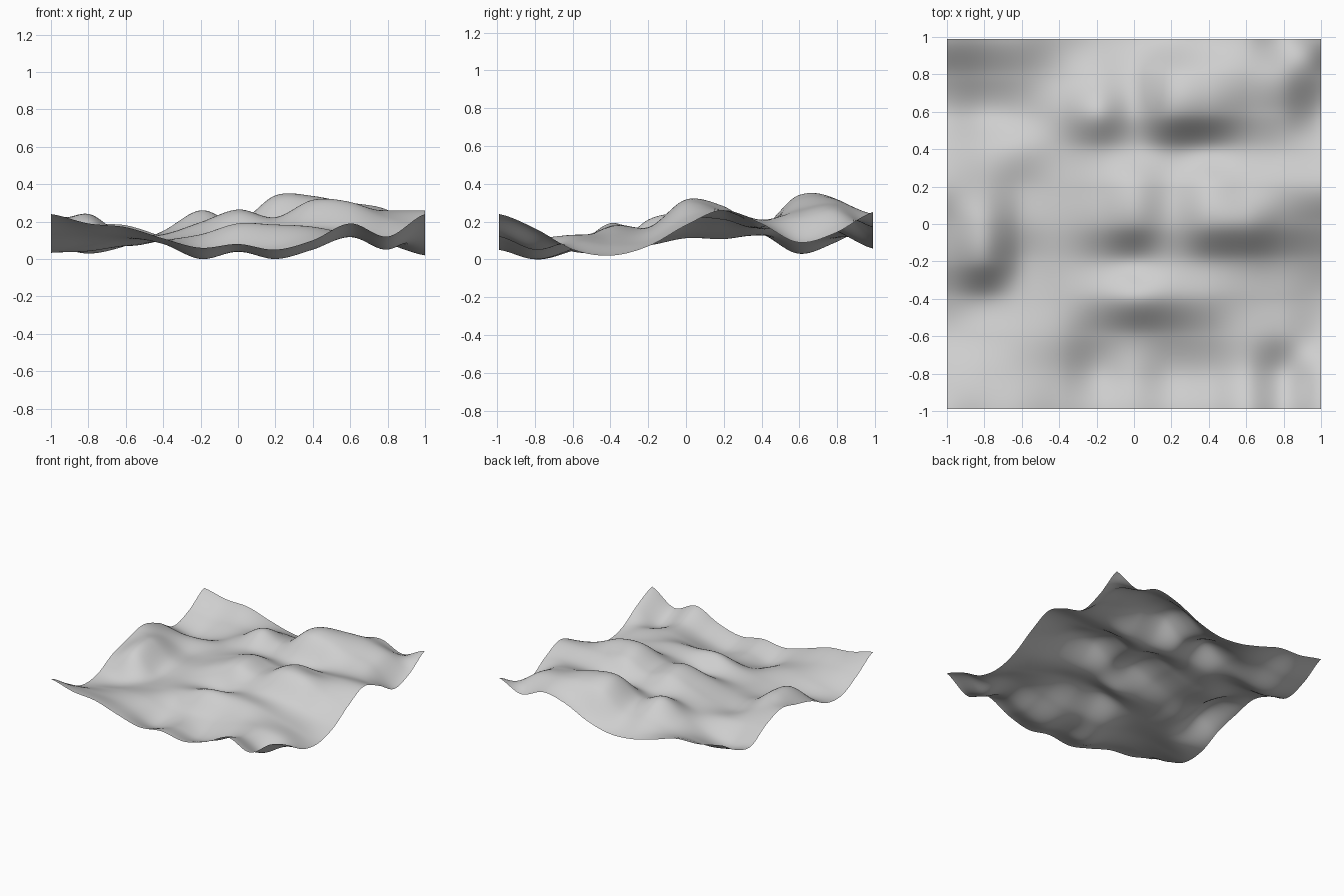
import bpy
import bmesh

SEGMENTS = 100
HALF_WIDTH, HALF_DEPTH = 1.0, 0.99

# Cross-section heights in hundredths, left to right, from the front to the back
SECTIONS = [
    (25, 20, 18, 12, 7, 9, 6, 11, 20, 13, 25),
    (14, 14, 13, 9, 1, 5, 1, 6, 13, 6, 17),
    (5, 8, 11, 11, 6, 7, 7, 11, 14, 11, 6),
    (6, 6, 8, 11, 14, 20, 19, 18, 14, 9, 3),
    (15, 22, 9, 11, 12, 12, 17, 18, 16, 11, 8),
    (20, 25, 13, 14, 20, 26, 23, 32, 31, 23, 19),
    (24, 20, 12, 14, 20, 26, 22, 29, 27, 27, 27),
    (18, 15, 14, 14, 18, 17, 18, 18, 21, 22, 20),
    (8, 4, 8, 16, 27, 21, 34, 33, 28, 24, 10),
    (13, 10, 12, 13, 17, 17, 31, 33, 31, 27, 15),
    (24, 20, 19, 13, 8, 7, 12, 21, 25, 18, 26),
]

# Remove the default object
default_object = bpy.data.objects.get("Cube")
if default_object:
    bpy.data.objects.remove(default_object, do_unlink=True)


def smooth_sample(values, t):
    """Smooth curve through evenly spaced values, with t running from 0 to 1."""
    last = len(values) - 1
    position = min(max(t, 0), 1) * last
    i = min(int(position), last - 1)
    f = position - i
    b, c = values[i], values[i + 1]
    before = values[i - 1] if i > 0 else b
    after = values[i + 2] if i + 2 <= last else c
    slope_b, slope_c = (c - before) / 2, (after - b) / 2
    ease = f * f * (3 - 2 * f)
    return (b + (c - b) * ease
            + slope_b * f * (1 - f) ** 2
            - slope_c * f * f * (1 - f))


def terrain_height(u, v):
    """Blend the cross-sections across the sheet."""
    return smooth_sample([smooth_sample(row, u) for row in SECTIONS], v) / 100


def make_material(name, color):
    material = bpy.data.materials.new(name)
    material.use_nodes = True
    material.diffuse_color = color
    material.node_tree.nodes["Principled BSDF"].inputs["Base Color"].default_value = color
    return material


# Rolling open sheet, displaced from a flat grid
bm = bmesh.new()
bmesh.ops.create_grid(bm, x_segments=SEGMENTS, y_segments=SEGMENTS, size=1)
for vert in bm.verts:
    x, y = vert.co.x, vert.co.y
    vert.co = (x * HALF_WIDTH, y * HALF_DEPTH,
               terrain_height((x + 1) / 2, (y + 1) / 2))

# Rest the lowest hollow on the ground
lowest = min(vert.co.z for vert in bm.verts)
for vert in bm.verts:
    vert.co.z -= lowest
for face in bm.faces:
    face.smooth = True

mesh = bpy.data.meshes.new("terrain_surface")
bm.to_mesh(mesh)
bm.free()
mesh.materials.append(make_material("light_grey", (0.62, 0.62, 0.62, 1)))

terrain = bpy.data.objects.new("terrain_surface", mesh)
bpy.context.collection.objects.link(terrain)
